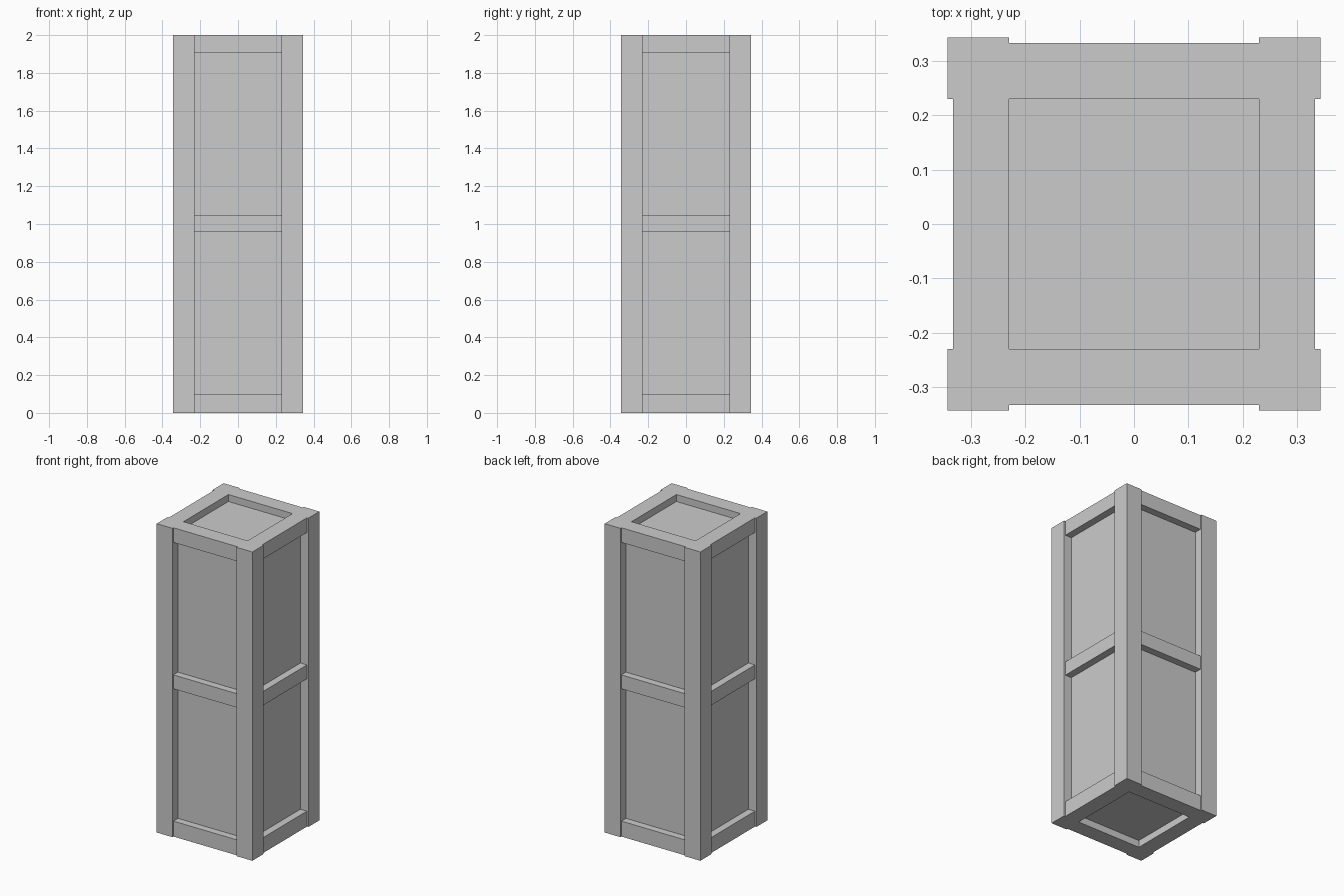
import bpy
import bmesh
from math import pi
from mathutils import Matrix

if "Cube" in bpy.data.objects:
    bpy.data.objects.remove(bpy.data.objects["Cube"])

IN = 0.23       # inner edge of the frame
POST = 0.343    # outer face of the corner posts
RAIL = 0.333    # outer face of the rails
PANEL = 0.286   # recessed side panels
RECESS = 0.045  # depth of the end recesses
H = 2.0


def box(name, lo, hi, turn=0):
    """Axis-aligned box between two corners, turned by quarter turns about z."""
    bm = bmesh.new()
    bmesh.ops.create_cube(bm, size=1)
    for v in bm.verts:
        v.co = [a + (c + 0.5) * (b - a) for a, b, c in zip(lo, hi, v.co)]
    bm.transform(Matrix.Rotation(turn * pi / 2, 4, 'Z'))
    mesh = bpy.data.meshes.new(name)
    bm.to_mesh(mesh)
    bm.free()
    obj = bpy.data.objects.new(name, mesh)
    bpy.context.collection.objects.link(obj)
    return obj


# Inner body forming all recessed panels
box("panel_core", (-PANEL, -PANEL, RECESS), (PANEL, PANEL, H - RECESS))

sides = ("front", "right", "back", "left")
rails = {"bottom": (0, 0.1), "middle": (0.957, 1.047), "top": (1.905, H)}
for i, side in enumerate(sides):
    # Corner post
    box(f"corner_post_{i + 1}", (IN, -POST, 0), (POST, -IN, H), i)
    # Three rails between the posts
    for level, (z0, z1) in rails.items():
        box(f"{level}_rail_{side}", (-IN, -RAIL, z0), (IN, -IN, z1), i)
